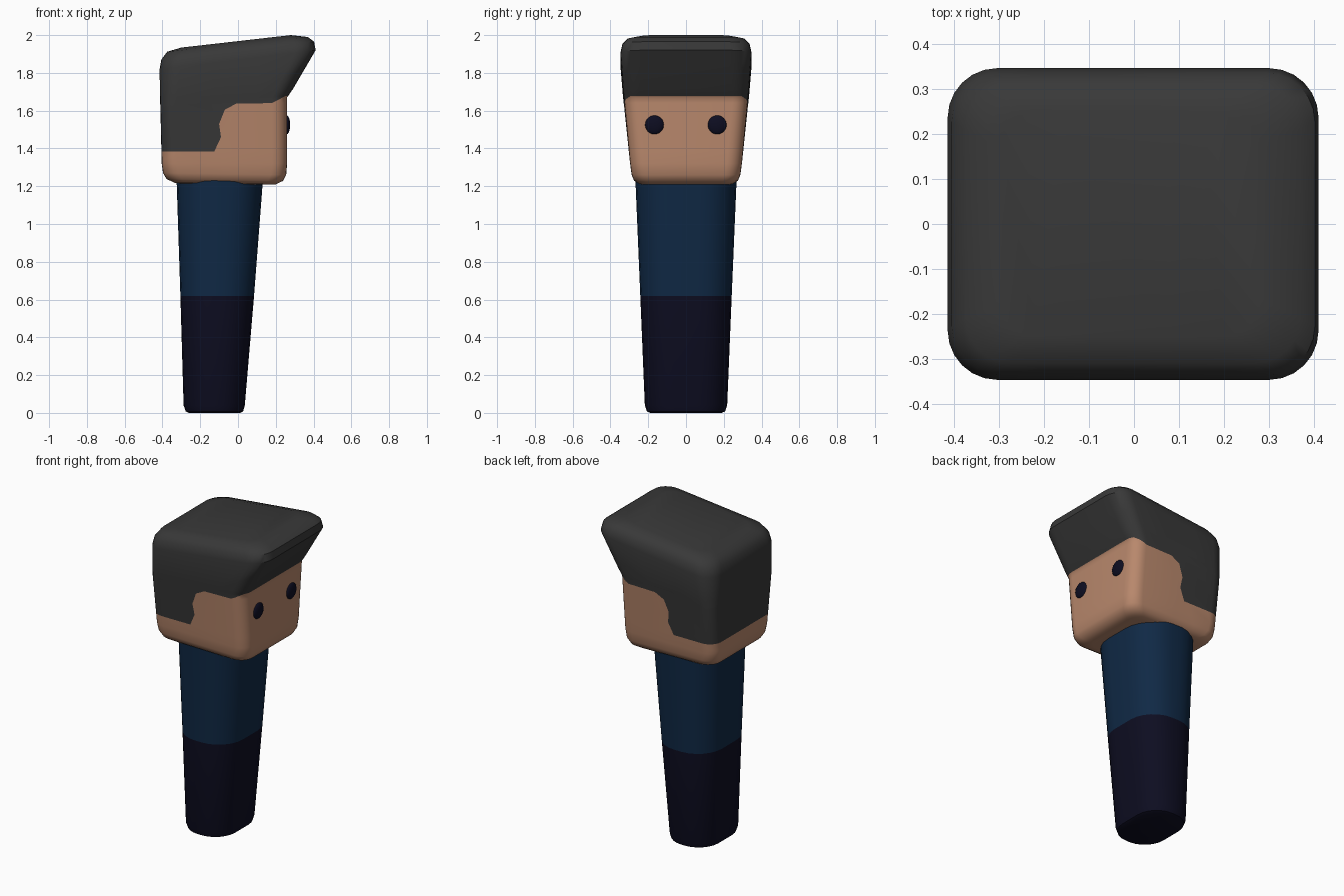
import bpy, bmesh, math
from mathutils import Vector

if "Cube" in bpy.data.objects:
    bpy.data.objects.remove(bpy.data.objects["Cube"])


def material(name, rgb):
    m = bpy.data.materials.new(name)
    m.diffuse_color = (*rgb, 1)
    m.use_nodes = True
    m.node_tree.nodes["Principled BSDF"].inputs["Base Color"].default_value = m.diffuse_color
    return m


SKIN = material("skin", (0.48, 0.245, 0.15))
HAIR = material("charcoal hair", (0.04, 0.04, 0.04))
SHIRT = material("navy shirt", (0.005, 0.022, 0.06))
DARK = material("dark trousers and eyes", (0.004, 0.004, 0.015))


def ring(zb, zf, xb, xf, hy, r, n=6):
    """Rounded rectangle whose height runs from zb at the back to zf at the front."""
    cx, hx = (xb + xf) / 2, (xf - xb) / 2
    r = min(r, hx * 0.98, hy * 0.98)
    pts = []
    for q, (sx, sy) in enumerate([(1, 1), (-1, 1), (-1, -1), (1, -1)]):
        for i in range(n + 1):
            a = math.pi / 2 * (q + i / n)
            x = cx + sx * (hx - r) + r * math.cos(a)
            y = sy * (hy - r) + r * math.sin(a)
            pts.append(Vector((x, y, zb + (zf - zb) * (x - xb) / (xf - xb))))
    return pts


def loft(rings):
    bm = bmesh.new()
    loops = [[bm.verts.new(p) for p in ring(*r)] for r in rings]
    for a, b in zip(loops, loops[1:]):
        for i in range(len(a)):
            j = (i + 1) % len(a)
            bm.faces.new((a[i], a[j], b[j], b[i]))
    bm.faces.new(loops[0][::-1])
    bm.faces.new(loops[-1])
    return bm


def finish(bm, name, mats, angle=40):
    bmesh.ops.recalc_face_normals(bm, faces=bm.faces)
    me = bpy.data.meshes.new(name)
    bm.to_mesh(me)
    bm.free()
    ob = bpy.data.objects.new(name, me)
    bpy.context.collection.objects.link(ob)
    for m in mats:
        me.materials.append(m)
    bpy.ops.object.select_all(action='DESELECT')
    ob.select_set(True)
    bpy.context.view_layer.objects.active = ob
    bpy.ops.object.shade_smooth_by_angle(angle=math.radians(angle))
    return ob


def inside(x, z, poly):
    hit = False
    for (x1, z1), (x2, z2) in zip(poly, poly[1:] + poly[:1]):
        if (z1 > z) != (z2 > z) and x < x1 + (x2 - x1) * (z - z1) / (z2 - z1):
            hit = not hit
    return hit


# Body: tapered column, trousers below the waist and shirt above
bm = loft([
    (0.00, 0.00, -0.262, 0.012, 0.190, 0.13),
    (0.008, 0.008, -0.277, 0.027, 0.207, 0.14),
    (0.04, 0.04, -0.288, 0.036, 0.218, 0.15),
    (0.62, 0.62, -0.305, 0.085, 0.242, 0.17),
    (1.26, 1.26, -0.326, 0.134, 0.269, 0.19),
])
for f in bm.faces:
    f.material_index = 1 if f.calc_center_median().z > 0.62 else 0
finish(bm, "body", [DARK, SHIRT])

# Head: rounded block with the quiff swept forward at the top
bm = loft([
    (1.215, 1.208, -0.30, 0.16, 0.21, 0.06),
    (1.218, 1.210, -0.335, 0.20, 0.245, 0.07),
    (1.238, 1.228, -0.378, 0.238, 0.275, 0.08),
    (1.27, 1.26, -0.397, 0.255, 0.288, 0.08),
    (1.32, 1.32, -0.404, 0.26, 0.296, 0.08),
    (1.62, 1.67, -0.411, 0.26, 0.328, 0.08),
    (1.66, 1.715, -0.413, 0.291, 0.333, 0.09),
    (1.82, 1.92, -0.415, 0.411, 0.347, 0.11),
    (1.87, 1.965, -0.406, 0.403, 0.337, 0.11),
    (1.912, 1.99, -0.375, 0.37, 0.31, 0.10),
    (1.934, 2.00, -0.30, 0.28, 0.25, 0.08),
])
# Hairline: cut along each segment, then colour everything above it
line = [(-1, 1.385), (-0.125, 1.385), (-0.09, 1.46), (-0.10, 1.53), (-0.07, 1.605),
        (-0.01, 1.637), (0.18, 1.64), (0.25, 1.677), (1, 1.677)]
for (x1, z1), (x2, z2) in zip(line, line[1:]):
    bmesh.ops.bisect_plane(bm, geom=bm.verts[:] + bm.edges[:] + bm.faces[:], dist=1e-5,
                           plane_co=(x1, 0, z1), plane_no=(z1 - z2, 0, x2 - x1))
area = line + [(1, 3), (-1, 3)]
for f in bm.faces:
    c = f.calc_center_median()
    f.material_index = 1 if inside(c.x, c.z, area) else 0
finish(bm, "head_and_hair", [SKIN, HAIR])

# Eyes: flattened beads on the face
for side, y in (("left", 0.165), ("right", -0.167)):
    bm = bmesh.new()
    bmesh.ops.create_uvsphere(bm, u_segments=24, v_segments=16, radius=0.05)
    bmesh.ops.scale(bm, vec=(0.36, 1, 1), verts=bm.verts)
    bmesh.ops.translate(bm, vec=(0.258, y, 1.525), verts=bm.verts)
    finish(bm, side + "_eye", [DARK])
